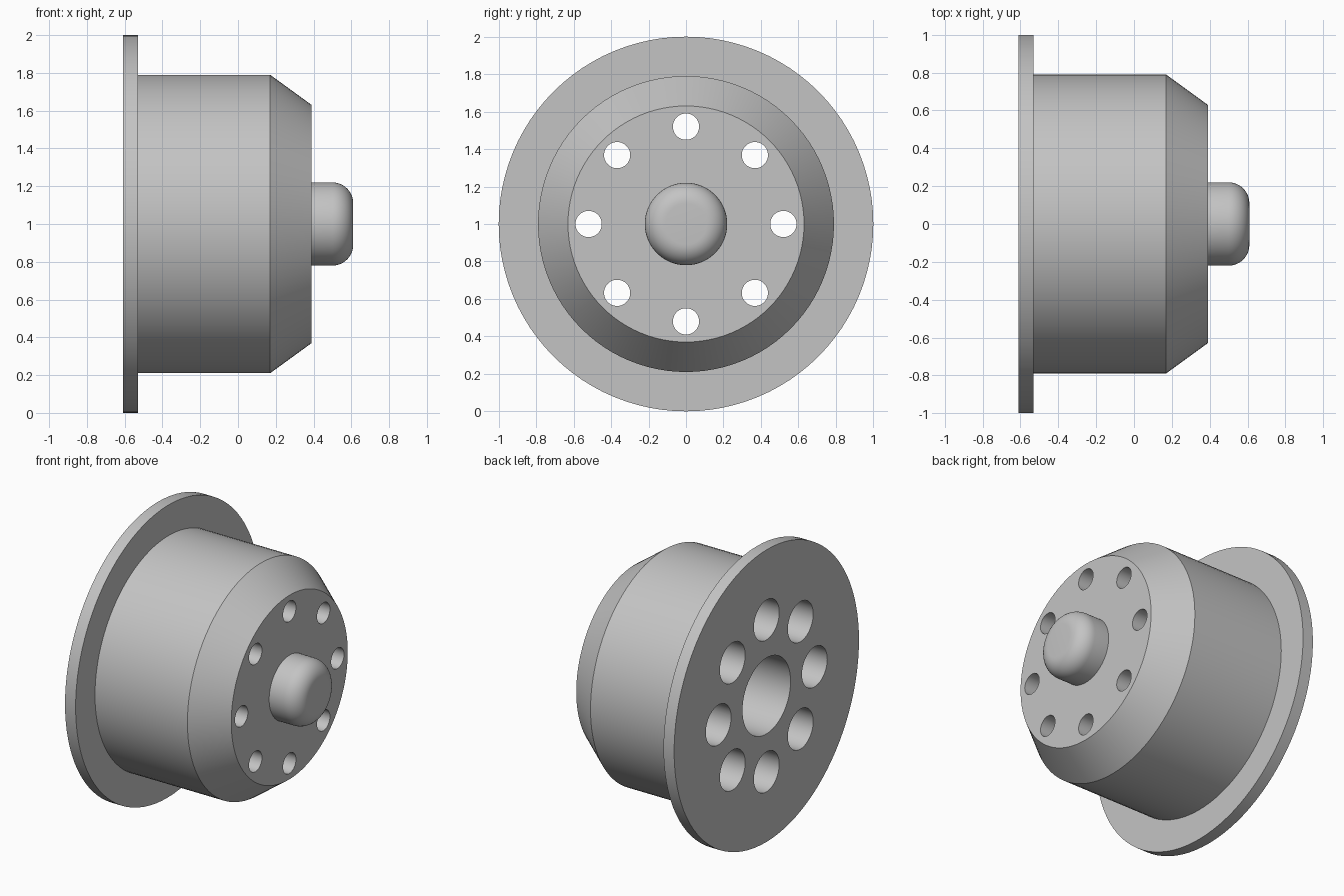
import bpy, bmesh
from math import cos, sin, pi, radians
from mathutils import Matrix, Vector

cube = bpy.data.objects.get("Cube")
if cube:
    bpy.data.objects.remove(cube, do_unlink=True)

GREY = (0.55, 0.55, 0.55, 1.0)
mat = bpy.data.materials.new("plain grey")
mat.use_nodes = True
mat.diffuse_color = GREY
mat.node_tree.nodes["Principled BSDF"].inputs["Base Color"].default_value = GREY


def lathe(name, profile, steps, centre):
    """Revolve (x, radius) points, starting and ending on the axis, about x."""
    bm = bmesh.new()
    verts = [bm.verts.new((x, 0, r)) for x, r in profile]
    edges = [bm.edges.new(pair) for pair in zip(verts, verts[1:])]
    bmesh.ops.spin(bm, geom=verts + edges, cent=(0, 0, 0), axis=(1, 0, 0),
                   angle=2 * pi, steps=steps, use_merge=True)
    bmesh.ops.remove_doubles(bm, verts=bm.verts, dist=1e-5)
    bmesh.ops.dissolve_limit(bm, angle_limit=radians(0.1), verts=bm.verts, edges=bm.edges)
    bmesh.ops.recalc_face_normals(bm, faces=bm.faces)
    bm.transform(Matrix.Translation(Vector(centre)))
    mesh = bpy.data.meshes.new(name)
    bm.to_mesh(mesh)
    bm.free()
    mesh.materials.append(mat)
    obj = bpy.data.objects.new(name, mesh)
    bpy.context.collection.objects.link(obj)
    return obj


# Hub: blind centre bore, flange, drum, chamfer and rounded spigot
BACK, STEP, FACE, TIP = -0.61, 0.17, 0.39, 0.61
PIN, FILLET = 0.22, 0.11
rounding = [(TIP - FILLET + FILLET * sin(a), PIN - FILLET + FILLET * cos(a))
            for a in (pi / 2 * i / 10 for i in range(11))]
profile = [(STEP, 0), (STEP, 0.26), (BACK, 0.26), (BACK, 1.0), (-0.53, 1.0),
           (-0.53, 0.79), (STEP, 0.79), (FACE, 0.63), (FACE, PIN)]
hub = lathe("flanged_hub", profile + rounding + [(TIP, 0)], 96, (0, 0, 1))

# Ring of eight counterbored bolt holes
hole = [(BACK - 0.1, 0), (BACK - 0.1, 0.137), (STEP, 0.137),
        (STEP, 0.07), (FACE + 0.1, 0.07), (FACE + 0.1, 0)]
cutters = []
for i in range(8):
    a = i * pi / 4
    cutter = lathe(f"bolt_hole_cutter_{i + 1}", hole, 48,
                   (0, 0.52 * sin(a), 1 + 0.52 * cos(a)))
    cutter.hide_render = True
    cutters.append(cutter)
    cut = hub.modifiers.new(f"bolt_hole_{i + 1}", 'BOOLEAN')
    cut.operation = 'DIFFERENCE'
    cut.solver = 'EXACT'
    cut.object = cutter

# Keep the cut result and drop the cutters
bpy.ops.object.select_all(action='DESELECT')
hub.select_set(True)
bpy.context.view_layer.objects.active = hub
for name in [m.name for m in hub.modifiers]:
    bpy.ops.object.modifier_apply(modifier=name)
for cutter in cutters:
    bpy.data.objects.remove(cutter, do_unlink=True)
bpy.ops.object.shade_smooth_by_angle(angle=radians(25))
